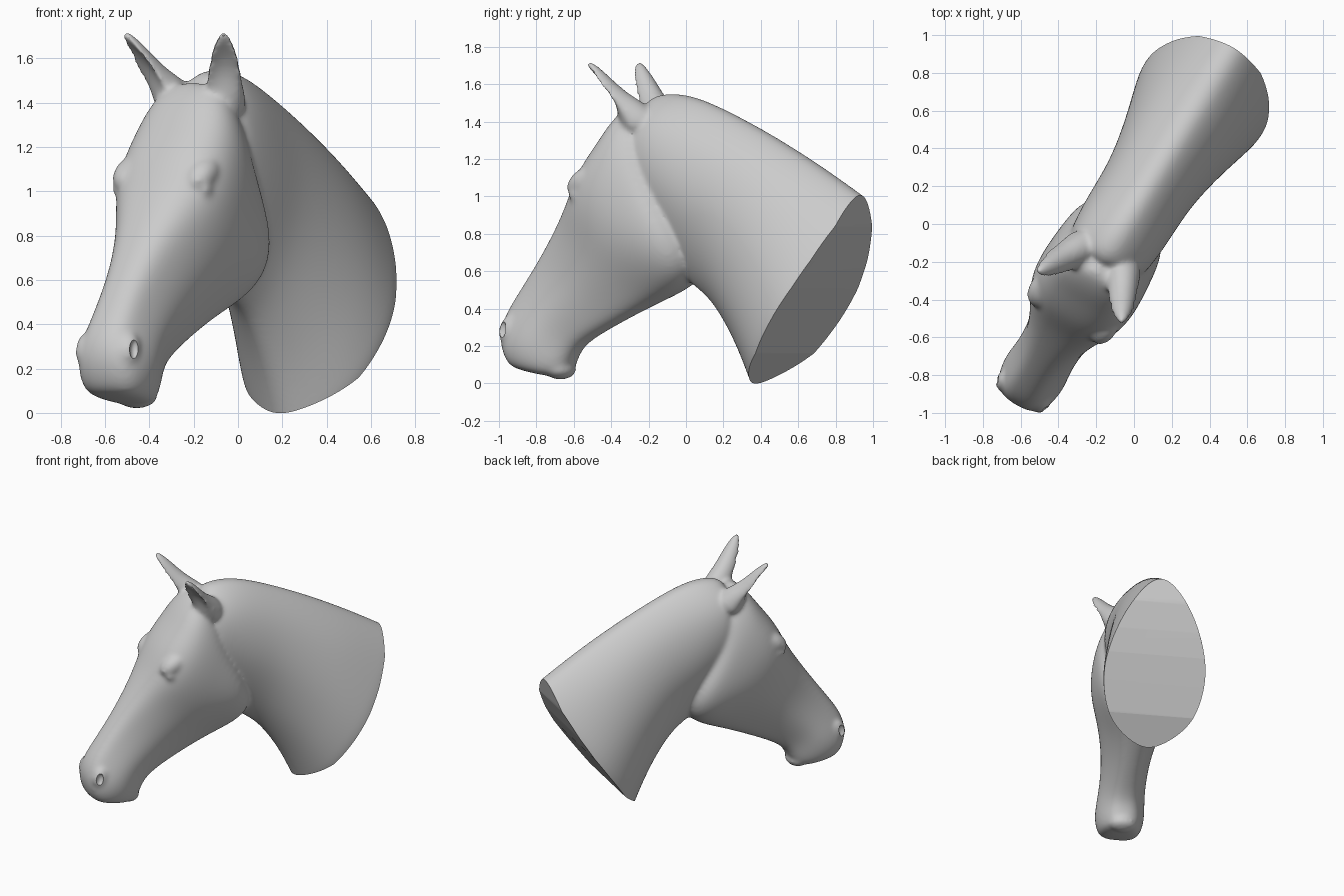
import bpy, bmesh, math
from mathutils import Matrix, Vector

if "Cube" in bpy.data.objects:
    bpy.data.objects.remove(bpy.data.objects["Cube"])

# Built facing -y in local space (x sideways, y backwards), then turned as a whole
TURN = Matrix.Translation((-0.04, 0.023, 0)) @ Matrix.Rotation(math.radians(-31), 4, 'Z')


def make_object(name, bm):
    bmesh.ops.recalc_face_normals(bm, faces=bm.faces)
    mesh = bpy.data.meshes.new(name)
    bm.to_mesh(mesh)
    bm.free()
    mesh.transform(TURN)
    ob = bpy.data.objects.new(name, mesh)
    bpy.context.collection.objects.link(ob)
    return ob


def loft(bm, rings):
    loops = [[bm.verts.new(p) for p in ring] for ring in rings]
    for a, b in zip(loops, loops[1:]):
        for i in range(len(a)):
            j = (i + 1) % len(a)
            bm.faces.new((a[i], a[j], b[j], b[i]))
    bm.faces.new(loops[0][::-1])
    bm.faces.new(loops[-1])


def section(row, top, bottom, widen, shift=0):
    # symmetric ring between a top and a bottom point on the centre plane
    ty, tz, by, bz, up, mid, low = row
    half = [(0, 0), (top * up, .025), (up, .18), (mid, .5), (low, .82), (bottom * low, .975), (0, 1)]
    half = [(w * widen, u) for w, u in half]
    ring = half + [(-w, u) for w, u in half[-2:0:-1]]
    return [(w + shift, ty + (by - ty) * u, tz + (bz - tz) * u) for w, u in ring]


def ellipsoid(bm, centre, size, tilt=0, yaw=0):
    m = (Matrix.Translation(centre) @ Matrix.Rotation(yaw, 4, 'Z') @ Matrix.Rotation(tilt, 4, 'X')
         @ Matrix.Diagonal((*size, 1)))
    bmesh.ops.create_uvsphere(bm, u_segments=20, v_segments=12, radius=1, matrix=m)


def apply_modifiers(ob):
    deps = bpy.context.evaluated_depsgraph_get()
    mesh = bpy.data.meshes.new_from_object(ob.evaluated_get(deps))
    ob.modifiers.clear()
    ob.data = mesh


# ears: cupped cones opening forward and outward
def ear_rings(s):
    base, tip = Vector((s * .12, -.235, 1.36)), Vector((s * .262, -.485, 1.712))
    axis = (tip - base).normalized()
    face = Vector((s * .5, -.86, 0))
    face = (face - axis * face.dot(axis)).normalized()
    side = axis.cross(face)
    rings = []
    for v, r, cup in ((0, .105, 0), (.15, .095, 0), (.28, .088, .2), (.42, .082, .7), (.58, .076, 1),
                      (.74, .064, 1), (.88, .045, .8), (.97, .026, .3), (1, .012, 0)):
        ring = []
        for k in range(14):
            a = 2 * math.pi * k / 14
            depth = math.sin(a) * (1.15 if math.sin(a) < 0 else .8 - 1.25 * cup)
            ring.append(base.lerp(tip, v) + side * r * math.cos(a) + face * r * (depth + .4 * cup))
        rings.append(ring)
    return rings


# top y, top z, bottom y, bottom z, upper / middle / lower half width
HEAD = [(-1.07, .075, -.84, .03, .09, .09, .08),
        (-1.12, .13, -.76, .05, .13, .135, .105),
        (-1.155, .25, -.73, .11, .14, .16, .115),
        (-1.13, .37, -.70, .17, .12, .165, .11),
        (-1.04, .50, -.63, .23, .11, .155, .10),
        (-.91, .68, -.42, .33, .12, .16, .10),
        (-.775, .88, -.22, .42, .17, .20, .13),
        (-.69, 1.02, -.07, .48, .235, .235, .175),
        (-.62, 1.17, .05, .56, .262, .25, .225),
        (-.50, 1.32, .09, .70, .25, .24, .23),
        (-.41, 1.45, -.02, .92, .205, .22, .16),
        (-.27, 1.55, -.14, 1.10, .13, .16, .11)]
NECK = [(-.32, 1.50, -.26, .80, .16, .17, .11),
        (-.17, 1.565, -.10, .62, .18, .20, .12),
        (.02, 1.55, .02, .52, .17, .215, .125),
        (.25, 1.46, .13, .45, .165, .215, .14),
        (.50, 1.345, .23, .33, .175, .237, .17),
        (.80, 1.185, .33, .17, .195, .275, .21),
        (1.08, 1.015, .415, -.01, .195, .315, .25),
        (1.33, .86, .50, -.22, .195, .335, .27)]

# head, neck and ear volumes
parts = []
head_rings = [section(r, .65, .6, 1.16) for r in HEAD]
neck_rings = [section(r, .34, .32, 1.26, .003 * i) for i, r in enumerate(NECK)]
for rings in (head_rings, neck_rings, ear_rings(-1), ear_rings(1)):
    bm = bmesh.new()
    loft(bm, rings)
    ob = make_object("part", bm)
    ob.modifiers.new("round", 'SUBSURF').levels = 3
    apply_modifiers(ob)
    parts.append(ob)

# eyes, brows, nostril rims, chin
bm = bmesh.new()
for s in (-1, 1):
    ellipsoid(bm, (s * .225, -.57, 1.01), (.03, .05, .04), yaw=s * .25)
    ellipsoid(bm, (s * .19, -.55, 1.08), (.073, .11, .065), tilt=.6)
    ellipsoid(bm, (s * .115, -1.06, .285), (.045, .06, .08), tilt=-.3)
ellipsoid(bm, (0, -.81, .075), (.10, .08, .055))
head = make_object("horse_head", bm)

joined = bmesh.new()
for ob in parts + [head]:
    joined.from_mesh(ob.data)
joined.to_mesh(head.data)
joined.free()
for ob in parts:
    bpy.data.objects.remove(ob)

# blend into one skin
remesh = head.modifiers.new("skin", 'REMESH')
remesh.mode = 'VOXEL'
remesh.voxel_size = .012
soft = head.modifiers.new("soften", 'SMOOTH')
soft.factor, soft.iterations = .5, 18

# cutter: faceted neck cut and nostrils
bm = bmesh.new()
cut = [(.37, -.06), (.42, 0), (.60, .16), (.73, .34), (.85, .51), (.94, .66), (1.03, .84), (1.07, 1.0),
       (1.11, 1.12), (1.7, 1.12), (1.7, -.6), (.37, -.6)]
loft(bm, [[(x, y, z) for y, z in cut] for x in (-.6, .6)])
for s in (-1, 1):
    ellipsoid(bm, (s * .16, -1.09, .285), (.025, .035, .05), tilt=-.3, yaw=s * .6)
cutter = make_object("neck_and_nostril_cutter", bm)
cutter.hide_render = True
boolean = head.modifiers.new("cut", 'BOOLEAN')
boolean.operation = 'DIFFERENCE'
boolean.object = cutter
boolean.solver = 'EXACT'
apply_modifiers(head)
bpy.data.objects.remove(cutter)

bpy.ops.object.select_all(action='DESELECT')
head.select_set(True)
bpy.context.view_layer.objects.active = head
bpy.ops.object.shade_smooth_by_angle(angle=math.radians(40))
